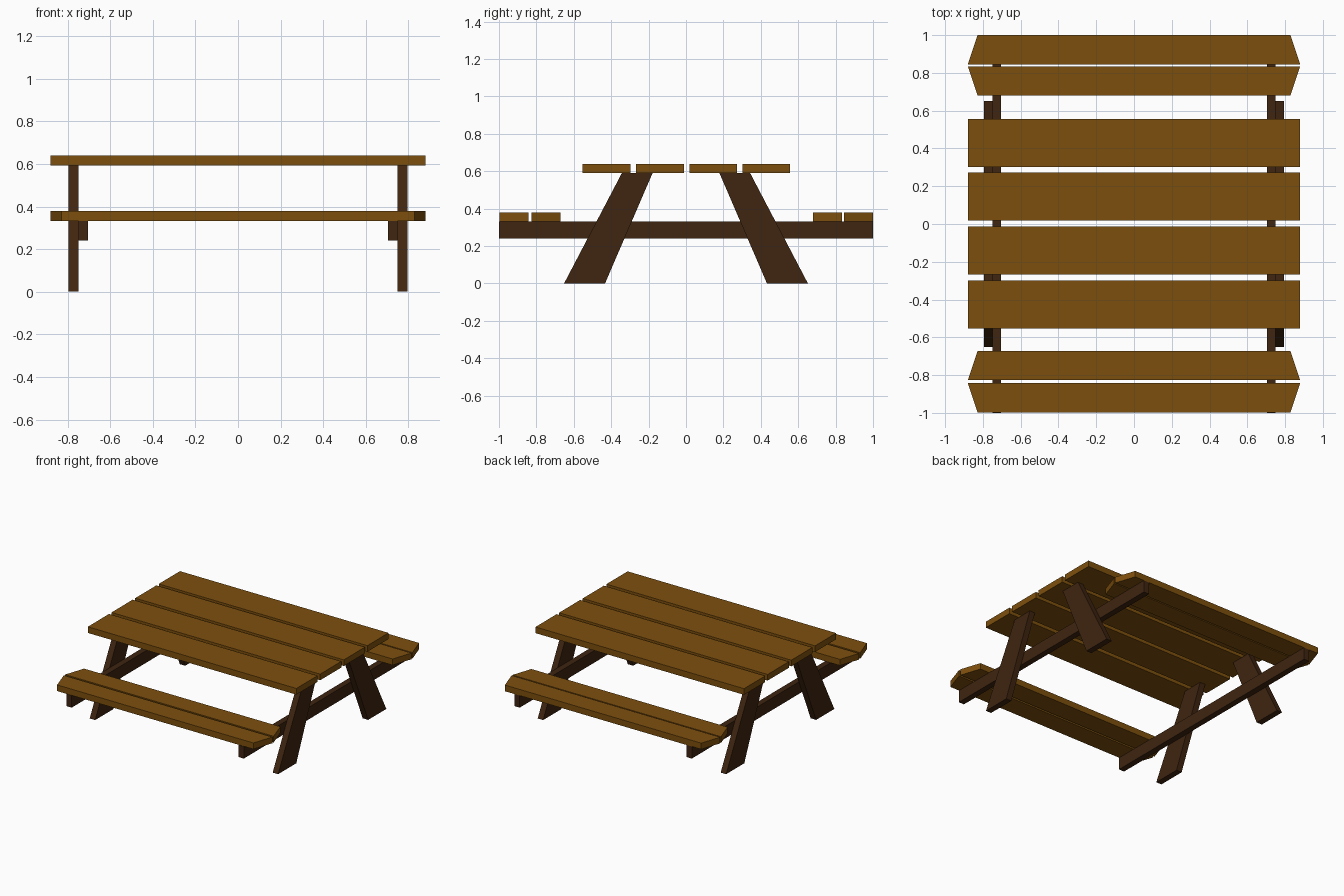
import bpy
import bmesh
from mathutils import Vector

cube = bpy.data.objects.get("Cube")
if cube:
    bpy.data.objects.remove(cube, do_unlink=True)


def material(name, color):
    mat = bpy.data.materials.new(name)
    mat.use_nodes = True
    mat.diffuse_color = color
    mat.node_tree.nodes["Principled BSDF"].inputs["Base Color"].default_value = color
    return mat


plank_wood = material("honey brown wood", (0.205, 0.078, 0.004, 1))
frame_wood = material("dark brown wood", (0.05, 0.018, 0.005, 1))


def prism(name, outline, offset, mat):
    """Extrude a flat 3D outline along an offset into a closed solid."""
    bm = bmesh.new()
    face = bm.faces.new([bm.verts.new(p) for p in outline])
    result = bmesh.ops.extrude_face_region(bm, geom=[face], use_keep_orig=True)
    moved = [v for v in result["geom"] if isinstance(v, bmesh.types.BMVert)]
    bmesh.ops.translate(bm, verts=moved, vec=Vector(offset))
    bmesh.ops.recalc_face_normals(bm, faces=bm.faces[:])
    mesh = bpy.data.meshes.new(name)
    bm.to_mesh(mesh)
    bm.free()
    mesh.materials.append(mat)
    obj = bpy.data.objects.new(name, mesh)
    bpy.context.collection.objects.link(obj)
    return obj


def plank(name, y0, y1, half0, half1, z):
    """Board along x whose half length runs from half0 at y0 to half1 at y1."""
    outline = [(-half0, y0, z), (half0, y0, z), (half1, y1, z), (-half1, y1, z)]
    return prism(name, outline, (0, 0, 0.047), plank_wood)


LONG, SHORT = 0.88, 0.828
TOP_Z, SEAT_Z = 0.592, 0.332

# Table top boards
for i, y in enumerate((-0.553, -0.267, 0.018, 0.302)):
    plank(f"table_board_{i + 1}", y, y + 0.255, LONG, LONG, TOP_Z)

# Bench boards, each pair with clipped corners
for side, inner in (("front", -0.827), ("back", 0.68)):
    outer = -0.997 if side == "front" else 0.845
    for y in (inner, outer):
        near_back = y in (-0.997, 0.68)
        ends = (SHORT, LONG) if near_back else (LONG, SHORT)
        part = "inner" if y == inner else "outer"
        plank(f"{side}_bench_{part}_board", y, y + 0.155, *ends, SEAT_Z)

# Splayed tapering legs outside the cross beams
for x_side, sx in (("left", 1), ("right", -1)):
    for y_side, sy in (("front", -1), ("back", 1)):
        profile = [(0.433, 0), (0.652, 0), (0.342, TOP_Z), (0.178, TOP_Z)]
        outline = [(sx * 0.749, sy * y, z) for y, z in profile]
        prism(f"{y_side}_{x_side}_leg", outline, (sx * 0.046, 0, 0), frame_wood)
    beam = [(sx * 0.703, y, z) for y, z in
            ((-1, 0.24), (1, 0.24), (1, SEAT_Z), (-1, SEAT_Z))]
    prism(f"{x_side}_cross_beam", beam, (sx * 0.046, 0, 0), frame_wood)
